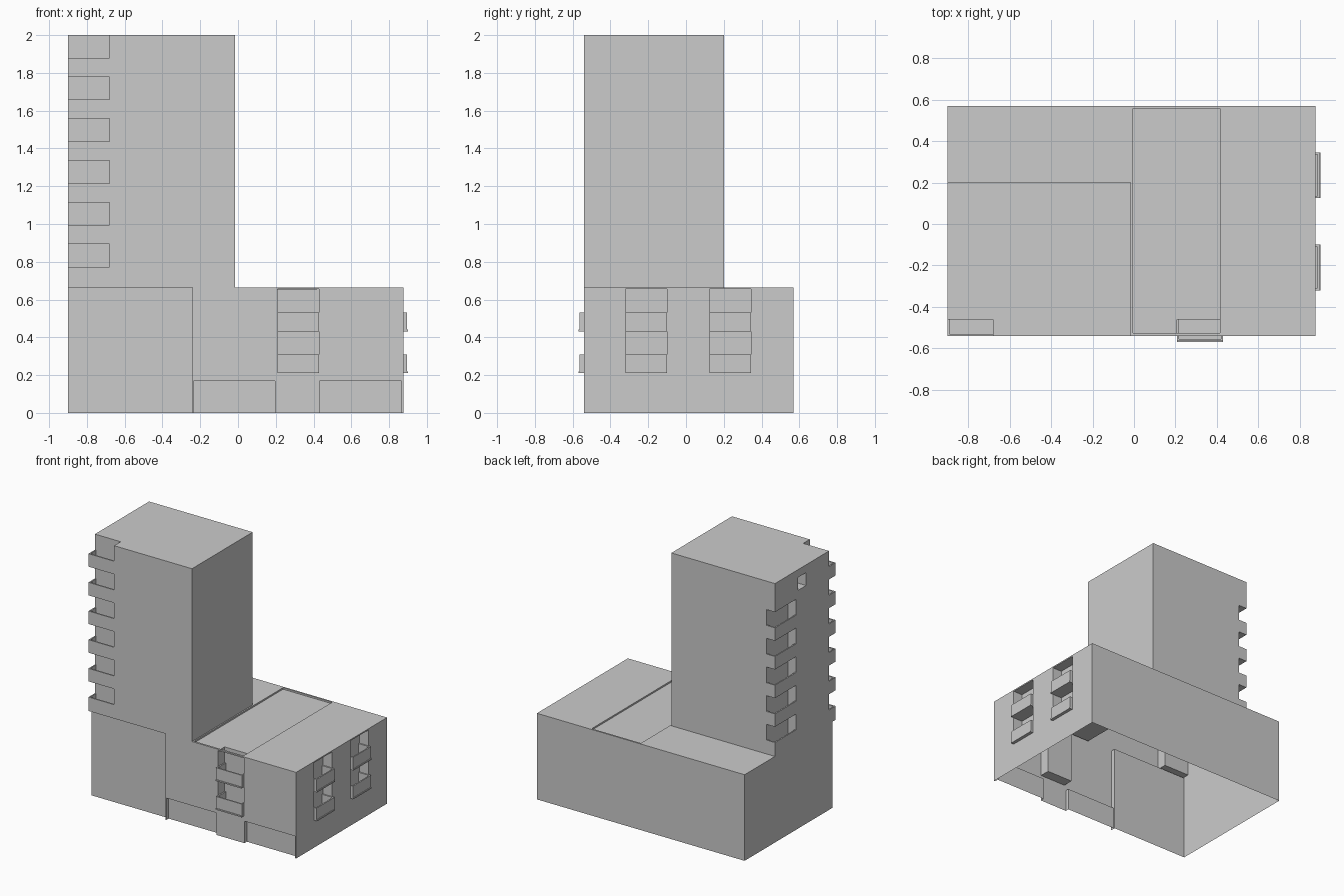
import bpy, bmesh
from mathutils import Matrix, Vector

if "Cube" in bpy.data.objects:
    bpy.data.objects.remove(bpy.data.objects["Cube"])


def box(name, x0, x1, y0, y1, z0, z1):
    """Axis-aligned box from its limits."""
    bm = bmesh.new()
    size = Vector((x1 - x0, y1 - y0, z1 - z0))
    mid = Vector((x0 + x1, y0 + y1, z0 + z1)) / 2
    bmesh.ops.create_cube(bm, size=1,
                          matrix=Matrix.Translation(mid) @ Matrix.Diagonal((*size, 1)))
    me = bpy.data.meshes.new(name)
    bm.to_mesh(me)
    bm.free()
    ob = bpy.data.objects.new(name, me)
    bpy.context.collection.objects.link(ob)
    return ob


def carve(ob, *limits):
    """Cut a box-shaped recess out of ob."""
    cutter = box("cutter", *limits)
    cutter.hide_render = True
    mod = ob.modifiers.new("carve", 'BOOLEAN')
    mod.operation = 'DIFFERENCE'
    mod.solver = 'EXACT'
    mod.object = cutter
    bpy.context.view_layer.objects.active = ob
    bpy.ops.object.modifier_apply(modifier=mod.name)
    bpy.data.objects.remove(cutter, do_unlink=True)


def balcony(name, x0, x1, y0, y1, z0, sides, h=0.1, t=0.01):
    """Floor slab plus parapet walls on the listed sides."""
    box(name + "_floor", x0, x1, y0, y1, z0, z0 + t)
    walls = {'-x': (x0, x0 + t, y0, y1), '+x': (x1 - t, x1, y0, y1),
             '-y': (x0, x1, y0, y0 + t), '+y': (x0, x1, y1 - t, y1)}
    for s in sides:
        box(name + "_parapet", *walls[s], z0, z0 + h)


L, R, F, B = -0.9, 0.875, -0.54, 0.57      # outer wall limits
BASE, TOP = 0.665, 2.0

# Building mass: low block with a tower on the front left
body = box("building_shell", L, R, F, B, 0, TOP)
carve(body, -0.015, 1.2, -1, 1, BASE, 3)
carve(body, -1.2, 0.1, 0.2, 1, BASE, 3)

# Shallow roof recess
carve(body, -0.005, 0.415, -0.525, 0.557, BASE - 0.012, 1)

# Recessed front wall and shop fronts
carve(body, -1.2, -0.24, -1, F + 0.035, -1, BASE)
for x0, x1 in ((-0.235, 0.195), (0.432, 0.865)):
    carve(body, x0, x1, -1, F + 0.03, -1, 0.17)

# Corner recesses of the tower and a small side opening
carve(body, -1.2, -0.68, -1, -0.46, 0.672, 3)
carve(body, -1.2, -0.83, -0.06, 1, 0.672, 1.78)
carve(body, -1.2, -0.83, -0.18, -0.08, 1.84, 1.94)

# Balcony recesses of the low block
side_spans = ((-0.32, -0.1), (0.125, 0.345))
for y0, y1 in side_spans:
    carve(body, R - 0.08, 1.2, y0, y1, 0.21, 0.655)
carve(body, 0.208, 0.43, -1, F + 0.08, 0.21, 0.655)

# Open underside
bm = bmesh.new()
bm.from_mesh(body.data)
floor = [f for f in bm.faces if all(abs(v.co.z) < 1e-4 for v in f.verts)]
bmesh.ops.delete(bm, geom=floor, context='FACES')
bm.to_mesh(body.data)
bm.free()

# Tower balconies
for i in range(6):
    z = 0.672 + i * 0.2215
    balcony("front_corner_balcony", L, -0.68, F, -0.46, z, ('-x', '-y'))
    if i < 5:
        balcony("rear_corner_balcony", L, -0.83, -0.06, 0.2, z, ('-x', '+y'))

# Projecting balconies of the low block
for z in (0.21, 0.432):
    balcony("front_balcony", 0.208, 0.43, -0.565, F + 0.08, z, ('-y', '-x', '+x'))
    box("front_balcony_lip", 0.208, 0.43, -0.57, F, z, z + 0.01)
    for y0, y1 in side_spans:
        balcony("side_balcony", R - 0.08, 0.895, y0, y1, z, ('+x', '-y', '+y'))
        box("side_balcony_lip", R, 0.9, y0, y1, z, z + 0.01)
